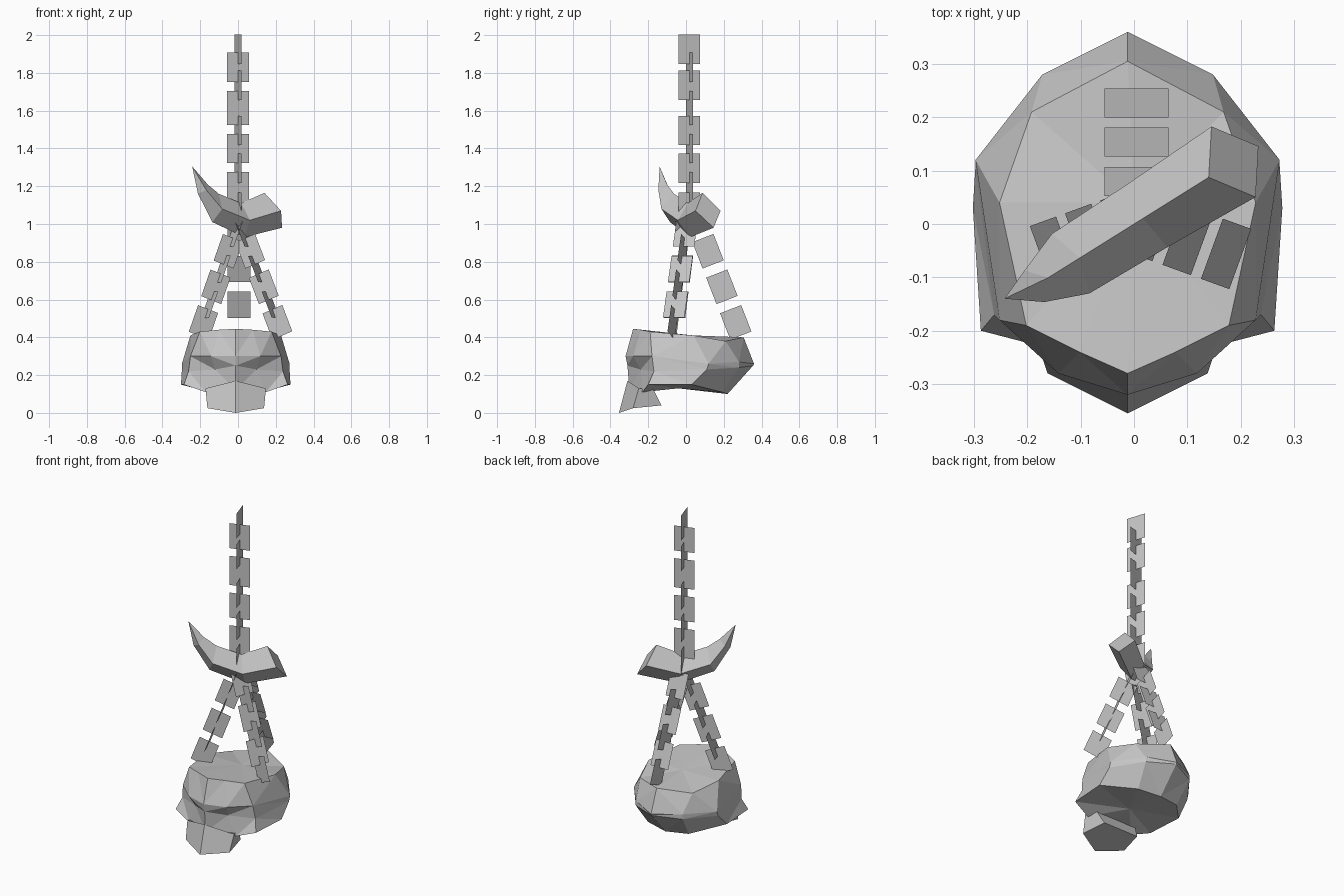
import bpy
import bmesh
from math import cos, sin, radians
from mathutils import Vector

CM = 0.01  # profile points are written in hundredths of a unit

start_cube = bpy.data.objects.get("Cube")
if start_cube:
    bpy.data.objects.remove(start_cube, do_unlink=True)


def make_material(name, colour):
    material = bpy.data.materials.new(name)
    material.use_nodes = True
    material.diffuse_color = colour
    shader = material.node_tree.nodes["Principled BSDF"]
    shader.inputs["Base Color"].default_value = colour
    shader.inputs["Roughness"].default_value = 0.9
    return material


grey = make_material("weathered_grey", (0.56, 0.56, 0.56, 1))


def finish(bm, name, closed=True):
    """Turn a bmesh into a flat shaded object."""
    if closed:
        bmesh.ops.recalc_face_normals(bm, faces=bm.faces)
    mesh = bpy.data.meshes.new(name)
    bm.to_mesh(mesh)
    bm.free()
    mesh.materials.append(grey)
    item = bpy.data.objects.new(name, mesh)
    bpy.context.collection.objects.link(item)


def loft(bm, rings):
    """Skin a stack of closed rings and return their vertices."""
    loops = [[bm.verts.new(Vector(p)) for p in ring] for ring in rings]
    for low, high in zip(loops, loops[1:]):
        count = len(low)
        for i in range(count):
            j = (i + 1) % count
            bm.faces.new((low[i], low[j], high[j], high[i]))
    return loops


def cap(bm, loop, centre):
    """Close a ring with a fan around a central point."""
    hub = bm.verts.new(Vector(centre))
    for i, vert in enumerate(loop):
        bm.faces.new((vert, loop[(i + 1) % len(loop)], hub))


def mirrored(half, shift=-0.012):
    """Complete a half ring, front centre to back centre, across x."""
    points = [Vector(p) * CM for p in half]
    other = [Vector((-p.x, p.y, p.z)) for p in reversed(points) if p.x > 0]
    return [p + Vector((shift, 0, 0)) for p in points + other]


# Skull: rim, brow, eye sockets and underside, each from front to back
rim = [(0, -28, 44.5), (9, -24, 44), (19, -19, 43), (24, 4, 41), (18, 21, 38), (0, 30.5, 40)]
brow = [(0, -32, 30), (13, -28, 30), (24, -18, 30), (28.5, 12, 26), (16, 28, 27), (0, 36, 26)]
socket = [(0, -31, 25), (11, -24, 23), (25, -17, 22), (28.5, 11, 23), (16, 28, 24), (0, 35.5, 25)]
under = [(0, -30, 12), (16, -23, 11), (27.5, -20, 15), (29, 3, 15), (14, 19, 11), (0, 22, 10)]
bm = bmesh.new()
loops = loft(bm, [mirrored(ring) for ring in (rim, brow, socket, under)])
cap(bm, loops[0], (0, 0.04, 0.41))
cap(bm, loops[-1], (0, -0.04, 0.13))
bmesh.ops.triangulate(bm, faces=[f for f in bm.faces if len(f.verts) > 3])
finish(bm, "skull")

# Upper jaw, a wedge flaring forward under the skull
jaw_top = [(0, -31, 17), (16, -25, 13), (14, -17, 12), (0, -17, 12)]
jaw_bottom = [(0, -35.5, 0), (15, -28, 2.5), (12, -13, 4), (0, -13, 4)]
bm = bmesh.new()
for loop in loft(bm, [mirrored(jaw_top), mirrored(jaw_bottom)]):
    bm.faces.new(loop)
finish(bm, "jaw")

# Horn: diamond sections as top, side and bottom (distance, height), half width
horn_angle = radians(32)
along = Vector((cos(horn_angle), sin(horn_angle), 0))
across = Vector((-sin(horn_angle), cos(horn_angle), 0))
stations = [
    ((16.5, 116.5), (22, 107), (27.5, 98), 7.8),
    ((2, 111), (3, 102), (4, 93), 7),
    ((-12, 116), (-14, 108), (-16, 101), 6.6),
    ((-19, 121), (-22, 118), (-25, 116), 3.5),
]


def horn_point(spot, offset):
    distance, height = spot
    return (along * distance + across * offset + Vector((0, 0, height))) * CM


bm = bmesh.new()
sections = [
    [horn_point(top, 0), horn_point(side, half), horn_point(bottom, 0), horn_point(side, -half)]
    for top, side, bottom, half in stations
]
loops = loft(bm, sections)
bm.faces.new(loops[0])
cap(bm, loops[-1], horn_point((-28, 130.5), 1))
finish(bm, "horn")


def add_link(bm, centre, run, wide, length, width=0.12):
    """One flat chain link."""
    a, b = run * length / 2, wide * width / 2
    corners = (centre - a - b, centre - a + b, centre + a + b, centre + a - b)
    bm.faces.new([bm.verts.new(c) for c in corners])


# Main chain: alternating crossed links, turned a little about the vertical
turn = radians(18)
facings = (Vector((-sin(turn), cos(turn), 0)), Vector((cos(turn), sin(turn), 0)))
heights = (192.5, 183, 173.5, 161.5, 149.5, 140, 129.5, 118.5, 109)
up = Vector((0, 0, 1))
bm = bmesh.new()
for i, height in enumerate(heights):
    long_link = i % 4 == 3
    add_link(bm, Vector((0, 0.018, height * CM)), up, facings[i % 2],
             0.18 if long_link else 0.155)
finish(bm, "main_chain", closed=False)

# Three lower chains spreading from the horn to the skull
top_knot = Vector((0.005, 0.005, 0.95))
for name, heading, start, spread in (("left_chain", -20, 0.025, 0.23),
                                     ("right_chain", 200, 0.025, 0.21),
                                     ("back_chain", 90, 0.075, 0.22)):
    out = Vector((cos(radians(heading)), sin(radians(heading)), 0))
    knot = top_knot + out * start
    span = out * spread + Vector((0, 0, -0.565))
    run = span.normalized()
    tangent = out.cross(up)
    radial = run.cross(tangent)
    bm = bmesh.new()
    for i in range(6):
        add_link(bm, knot + span * i / 6, run, radial if i % 2 else tangent, 0.15)
    finish(bm, name, closed=False)
